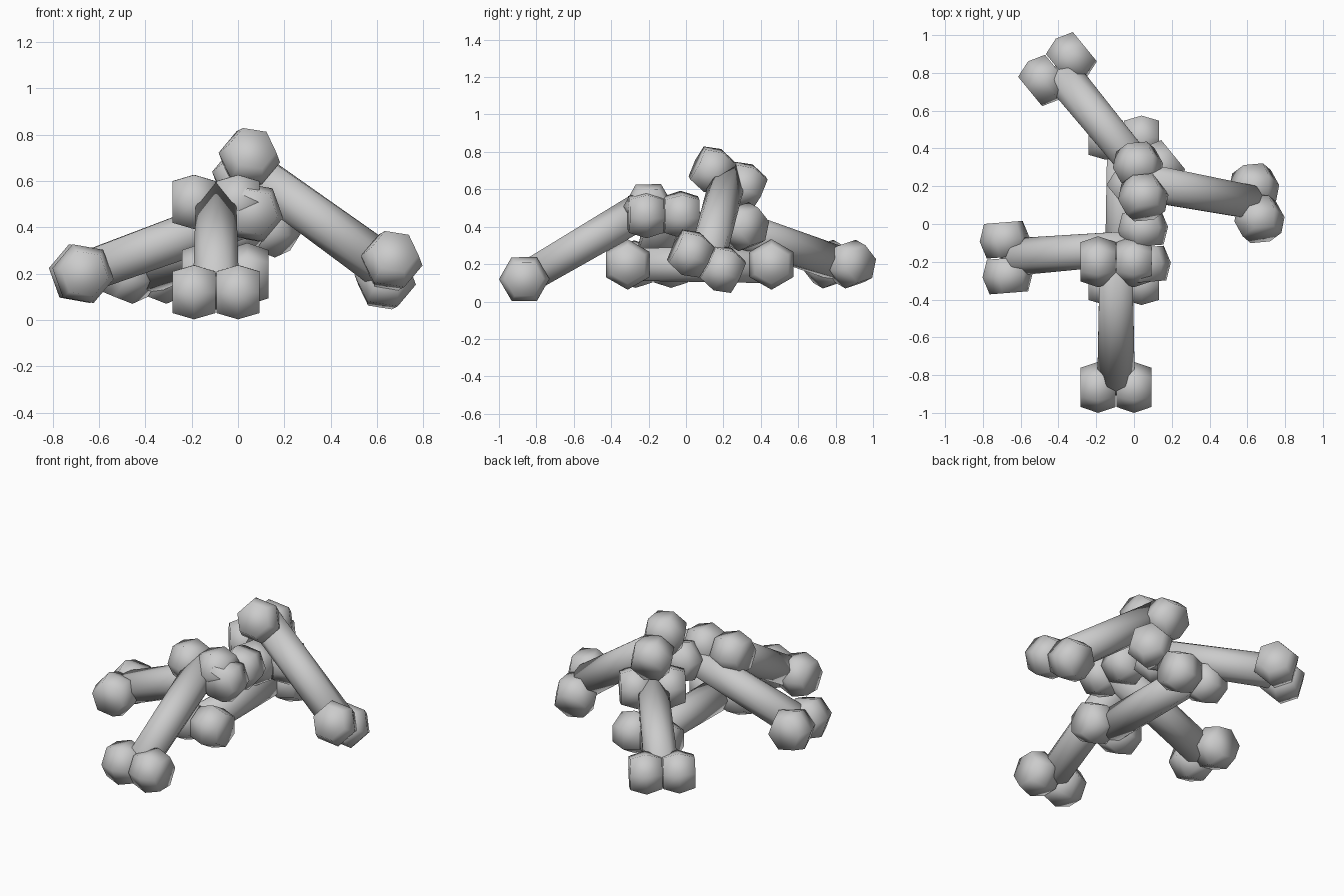
import bpy, bmesh
from math import pi, cos, sin
from mathutils import Vector

if "Cube" in bpy.data.objects:
    bpy.data.objects.remove(bpy.data.objects["Cube"])

SIDES = 6


def loft(bm, origin, u, v, axis, rings):
    """Closed low-poly lathe: rings are (offset along axis, radius, turn)."""
    loops = []
    for off, r, turn in rings:
        loops.append([bm.verts.new(origin + axis * off
                      + u * r * cos(2 * pi * i / SIDES + turn)
                      + v * r * sin(2 * pi * i / SIDES + turn)) for i in range(SIDES)])
    for a, b in zip(loops, loops[1:]):
        for i in range(SIDES):
            j = (i + 1) % SIDES
            bm.faces.new((a[i], a[j], b[j], b[i]))
    bm.faces.new(loops[0][::-1])
    bm.faces.new(loops[-1])


def bone(name, start, end, across):
    start, end = Vector(start), Vector(end)
    d = (end - start).normalized()
    c = Vector(across)
    c = (c - d * c.dot(d)).normalized()
    n = d.cross(c)
    length = (end - start).length
    bm = bmesh.new()
    # shaft, slightly twisted
    loft(bm, start, c, n, d, [(0.0, 0.1, 0), (length, 0.1, pi / 6)])
    # two knuckles at each end
    for p in (start, end):
        for s in (-1, 1):
            loft(bm, p + c * 0.095 * s, n, d, c,
                 [(-0.092, 0.104, 0), (0, 0.135, 0), (0.092, 0.104, 0)])
    bmesh.ops.recalc_face_normals(bm, faces=bm.faces)
    bmesh.ops.triangulate(bm, faces=[f for f in bm.faces if len(f.verts) == 4])
    for f in bm.faces:
        f.smooth = True
    mesh = bpy.data.meshes.new(name)
    bm.to_mesh(mesh)
    bm.free()
    bpy.context.collection.objects.link(bpy.data.objects.new(name, mesh))


# pile of five bones
bone("bottom_bone", (-0.055, -0.312, 0.198), (-0.055, 0.457, 0.198), (1, 0, 0))
bone("front_bone", (-0.095, -0.865, 0.12), (-0.095, -0.2, 0.51), (1, 0, 0))
bone("left_bone", (-0.677, -0.178, 0.2), (0.055, -0.12, 0.465), (0.015, -0.19, 0))
bone("back_bone", (-0.405, 0.82, 0.2), (0.063, 0.248, 0.4), (0.77, 0.63, 0))
bone("right_bone", (0.65, 0.11, 0.215), (0.035, 0.225, 0.66), (-0.02, 0.17, -0.09))
